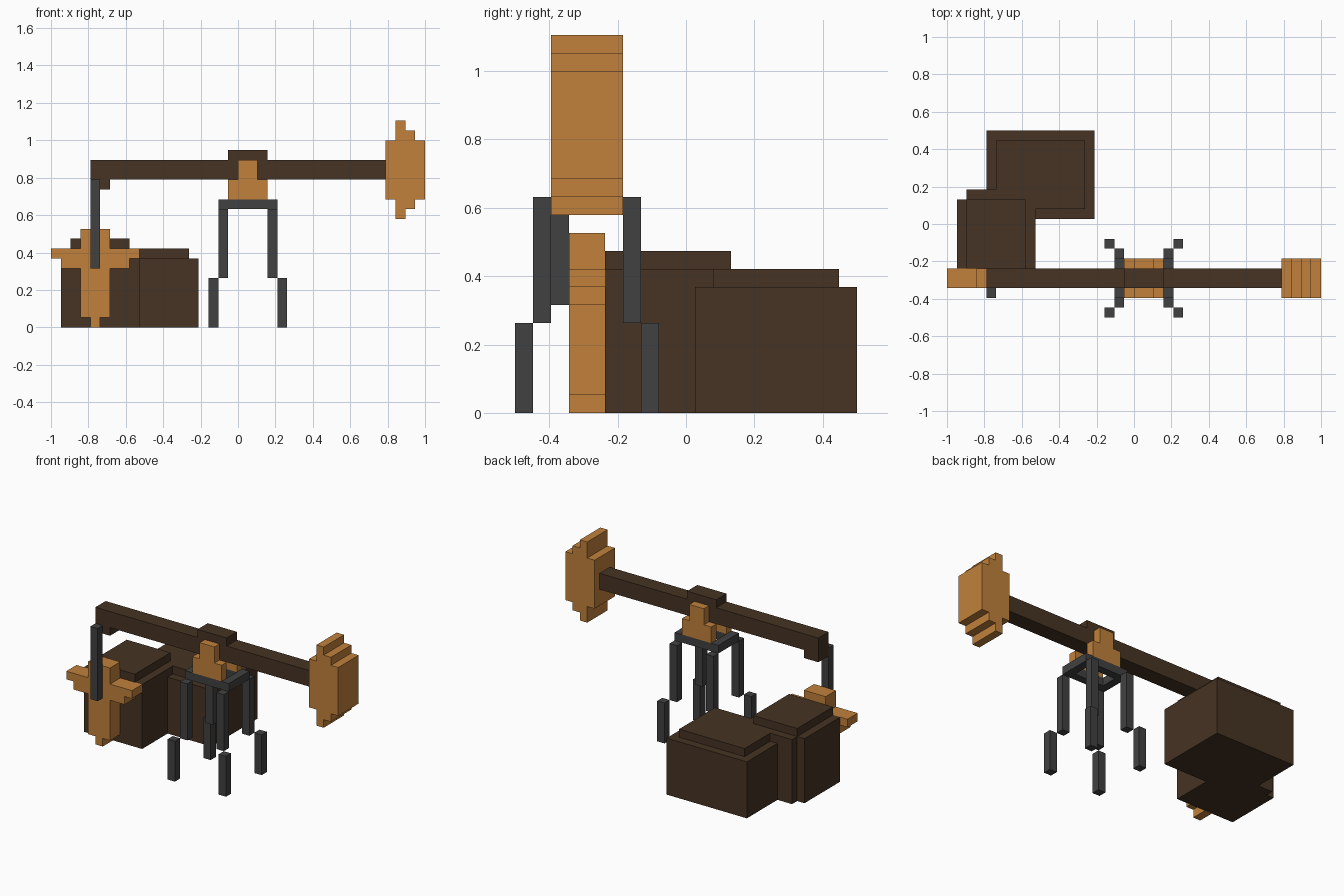
import bpy
import bmesh

U = 1 / 19          # one block of the model's grid
BEAM_Y = -5.5       # centre line of the machine, in blocks
MID_X = 1           # centre of the stand, in blocks

cube = bpy.data.objects.get("Cube")
if cube:
    bpy.data.objects.remove(cube, do_unlink=True)


def material(name, rgb):
    m = bpy.data.materials.new(name)
    m.use_nodes = True
    m.diffuse_color = (*rgb, 1)
    bsdf = next(n for n in m.node_tree.nodes if n.type == 'BSDF_PRINCIPLED')
    bsdf.inputs["Base Color"].default_value = (*rgb, 1)
    return m


ORANGE = material("orange wood", (0.533, 0.220, 0.045))
BROWN = material("dark brown", (0.061, 0.033, 0.017))
GREY = material("dark grey metal", (0.053, 0.053, 0.053))


def extrude(name, mat, outline, y0, y1):
    """Flat x-z outline, in blocks, extruded from y0 to y1."""
    bm = bmesh.new()
    face = bm.faces.new([bm.verts.new((x * U, y0 * U, z * U)) for x, z in outline])
    moved = bmesh.ops.extrude_face_region(bm, geom=[face])["geom"]
    bmesh.ops.translate(bm, vec=(0, (y1 - y0) * U, 0),
                        verts=[v for v in moved if isinstance(v, bmesh.types.BMVert)])
    bmesh.ops.recalc_face_normals(bm, faces=bm.faces)
    mesh = bpy.data.meshes.new(name)
    bm.to_mesh(mesh)
    bm.free()
    mesh.materials.append(mat)
    ob = bpy.data.objects.new(name, mesh)
    bpy.context.collection.objects.link(ob)
    return ob


def box(name, mat, x, y, z):
    outline = [(x[0], z[0]), (x[1], z[0]), (x[1], z[1]), (x[0], z[1])]
    return extrude(name, mat, outline, *y)


# Walking beam with raised saddle and end hook
extrude("walking_beam", BROWN,
        [(-15, 14), (-13, 14), (-13, 15), (15, 15), (15, 17), (3, 17),
         (3, 18), (-1, 18), (-1, 17), (-15, 17)], BEAM_Y - 1, BEAM_Y + 1)

# Stepped counterweight
extrude("counterweight", ORANGE,
        [(15, 13), (16, 13), (16, 11), (17, 11), (17, 12), (18, 12), (18, 13), (19, 13),
         (19, 19), (18, 19), (18, 20), (17, 20), (17, 21), (16, 21), (16, 19), (15, 19)],
        BEAM_Y - 2, BEAM_Y + 2)

# Rod hanging from the beam end
box("hanging_rod", GREY, (-15, -14), (-7.5, -6.5), (6, 15))

# Cross-shaped head, symmetric about its centre line
half = [(0.5, 0), (0.5, 1), (1.5, 1), (1.5, 6), (3.5, 6),
        (3.5, 7), (4.5, 7), (4.5, 8), (1.5, 8), (1.5, 10)]
cross = [(-14.5 + x, z) for x, z in half] + [(-14.5 - x, z) for x, z in reversed(half)]
extrude("cross_head", ORANGE, cross, BEAM_Y - 1, BEAM_Y + 1)

# Engine housings with raised lids
box("front_housing", BROWN, (-18, -10), (-4.5, 2.5), (0, 8))
box("front_housing_lid", BROWN, (-17, -11), (-4.5, 2.5), (8, 9))
box("front_housing_back", BROWN, (-17, -11), (2.5, 3.5), (0, 8))
box("rear_housing", BROWN, (-15, -4), (0.5, 9.5), (0, 7))
box("rear_housing_lid", BROWN, (-14, -5), (1.5, 8.5), (7, 8))

# Stand: open ring, pivot brackets and stepped legs
for sy, depth in ((-1, "front"), (1, "back")):
    def span(a, b):
        return sorted((BEAM_Y + sy * a, BEAM_Y + sy * b))

    box(f"{depth}_frame_bar", GREY, (-2, 4), span(1, 2), (12, 13))
    extrude(f"{depth}_pivot_bracket", ORANGE,
            [(-1, 13), (3, 13), (3, 15), (2, 15), (2, 17), (0, 17), (0, 15), (-1, 15)],
            *span(1, 2))
    for sx, side in ((-1, "right"), (1, "left")):
        def across(a, b):
            return sorted((MID_X + sx * a, MID_X + sx * b))

        box(f"{depth}_{side}_upper_leg", GREY, across(2, 3), span(2, 3), (5, 12))
        box(f"{depth}_{side}_lower_leg", GREY, across(3, 4), span(3, 4), (0, 5))

for sx, side in ((-1, "right"), (1, "left")):
    x = sorted((MID_X + sx * 2, MID_X + sx * 3))
    box(f"{side}_frame_bar", GREY, x, (BEAM_Y - 1, BEAM_Y + 1), (12, 13))
